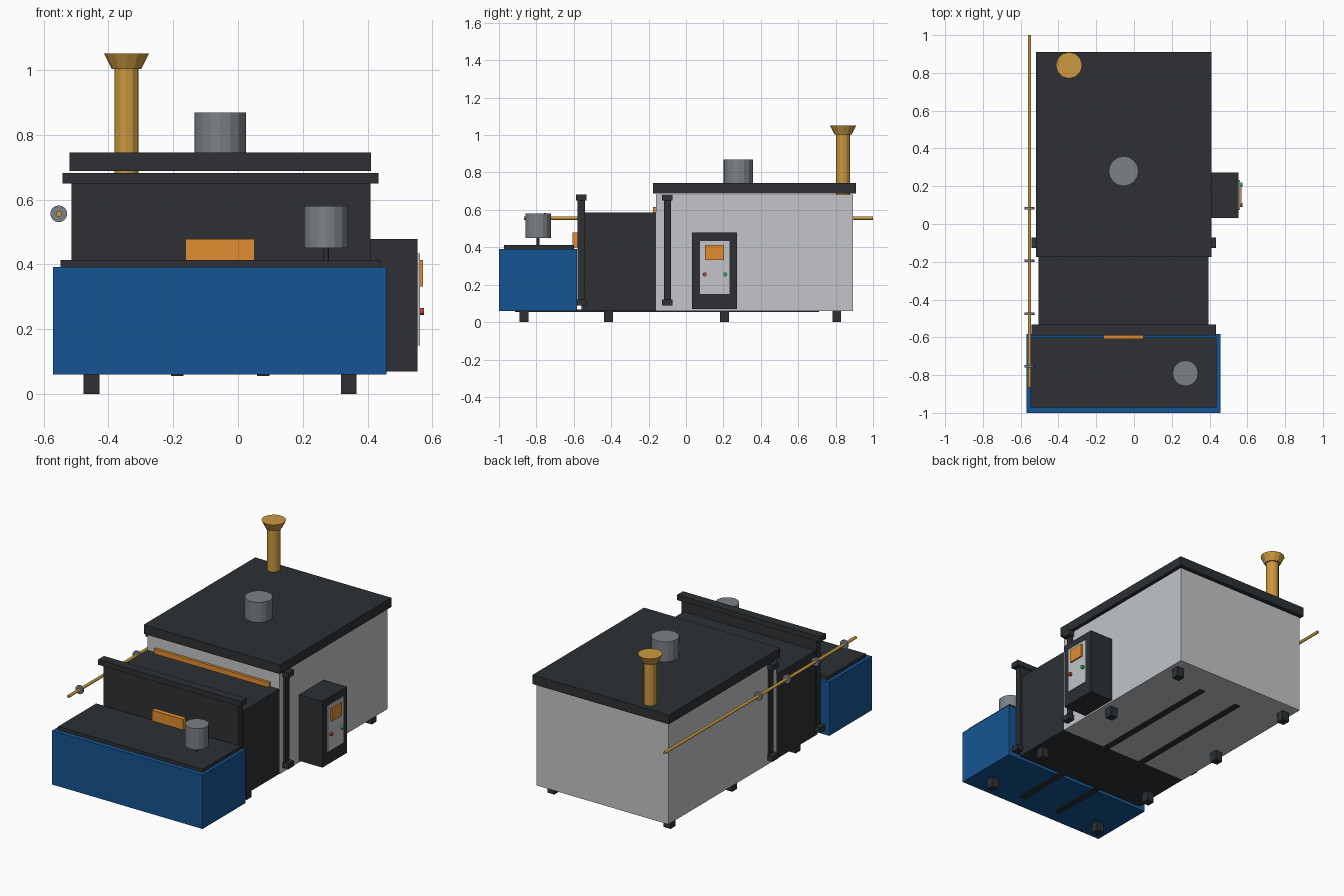
import bpy, math

if "Cube" in bpy.data.objects:
    bpy.data.objects.remove(bpy.data.objects["Cube"])


def mat(name, r, g, b):
    m = bpy.data.materials.new(name)
    m.diffuse_color = (r, g, b, 1)
    m.use_nodes = True
    m.node_tree.nodes["Principled BSDF"].inputs["Base Color"].default_value = m.diffuse_color
    return m


DARK = mat("dark_steel", 0.026, 0.03, 0.034)
BLUE = mat("blue_paint", 0.008, 0.09, 0.29)
PALE = mat("pale_panel", 0.54, 0.56, 0.58)
STEEL = mat("grey_steel", 0.2, 0.22, 0.24)
ORANGE = mat("orange", 0.75, 0.27, 0.03)
BRASS = mat("brass", 0.6, 0.32, 0.05)
RED = mat("red", 0.55, 0.05, 0.03)
GREEN = mat("green", 0.03, 0.45, 0.1)


def finish(name, m):
    o = bpy.context.object
    o.name = name
    o.data.materials.append(m)
    return o


def box(name, m, x0, x1, y0, y1, z0, z1):
    bpy.ops.mesh.primitive_cube_add(
        size=1, location=((x0 + x1) / 2, (y0 + y1) / 2, (z0 + z1) / 2))
    bpy.context.object.scale = (x1 - x0, y1 - y0, z1 - z0)
    bpy.ops.object.transform_apply(location=False, rotation=False, scale=True)
    return finish(name, m)


def cyl(name, m, r, length, loc, axis="z", sides=16, r2=None):
    rot = {"z": (0, 0, 0), "y": (math.pi / 2, 0, 0), "x": (0, math.pi / 2, 0)}[axis]
    bpy.ops.mesh.primitive_cone_add(vertices=sides, radius1=r, radius2=r if r2 is None else r2,
                                    depth=length, location=loc, rotation=rot)
    return finish(name, m)


# Front tank with its lid, stirrer motor and orange block
box("front_tank", BLUE, -0.57, 0.458, -1.0, -0.583, 0.06, 0.392)
box("tank_lid", DARK, -0.548, 0.438, -0.972, -0.6, 0.392, 0.413)
cyl("stirrer_shaft", DARK, 0.008, 0.06, (0.272, -0.79, 0.43), sides=12)
cyl("stirrer_motor", STEEL, 0.068, 0.13, (0.272, -0.79, 0.515))
box("orange_block", ORANGE, -0.162, 0.051, -0.608, -0.58, 0.4, 0.478)

# Middle chamber, main housing and roof
box("middle_chamber", DARK, -0.506, 0.394, -0.56, -0.16, 0.062, 0.585)
box("main_housing", PALE, -0.505, 0.395, -0.16, 0.893, 0.06, 0.682)
box("housing_roof", DARK, -0.52, 0.41, -0.176, 0.91, 0.688, 0.745)
box("heater_strip", ORANGE, -0.45, 0.335, -0.176, -0.158, 0.585, 0.615)

# Two flanged partition plates
for label, y in (("front", -0.56), ("rear", -0.099)):
    box(label + "_partition", DARK, -0.514, 0.408, y - 0.019, y + 0.019, 0.1, 0.66)
    for end, z in (("bottom", 0.088), ("top", 0.649)):
        box(f"{label}_partition_{end}_bar", DARK, -0.542, 0.433,
            y - 0.029, y + 0.027, z, z + 0.033)

# Roof fan and flared chimney
cyl("roof_fan", STEEL, 0.079, 0.125, (-0.055, 0.28, 0.806))
cyl("chimney", BRASS, 0.037, 0.33, (-0.344, 0.84, 0.84), sides=12)
cyl("chimney_flare", BRASS, 0.046, 0.048, (-0.344, 0.84, 1.027), sides=12, r2=0.07)

# Control cabinet on the right side
box("control_cabinet", DARK, 0.394, 0.554, 0.032, 0.272, 0.07, 0.478)
box("control_panel", PALE, 0.55, 0.561, 0.075, 0.232, 0.15, 0.433)
box("control_screen", ORANGE, 0.556, 0.57, 0.102, 0.202, 0.332, 0.413)
for name, m, y in (("red_button", RED, 0.1), ("green_button", GREEN, 0.21)):
    cyl(name, m, 0.011, 0.016, (0.566, y, 0.255), "x", 12)

# Side pipe with its collars
cyl("side_pipe", BRASS, 0.009, 1.865, (-0.553, 0.0675, 0.556), "y", 12)
for i in range(4):
    cyl(f"pipe_collar_{i + 1}", STEEL, 0.026, 0.013,
        (-0.553, -0.754 + 0.2795 * i, 0.556), "y")

# Feet and base rails
for i, y in enumerate((-0.867, -0.414, 0.205, 0.806)):
    for side, x in (("left", -0.452), ("right", 0.342)):
        box(f"{side}_foot_{i + 1}", DARK, x - 0.024, x + 0.024, y - 0.024, y + 0.024, 0, 0.065)
for side, x in (("left", -0.187), ("right", 0.078)):
    box(side + "_base_rail", DARK, x - 0.019, x + 0.019, -0.915, 0.71, 0.055, 0.067)
